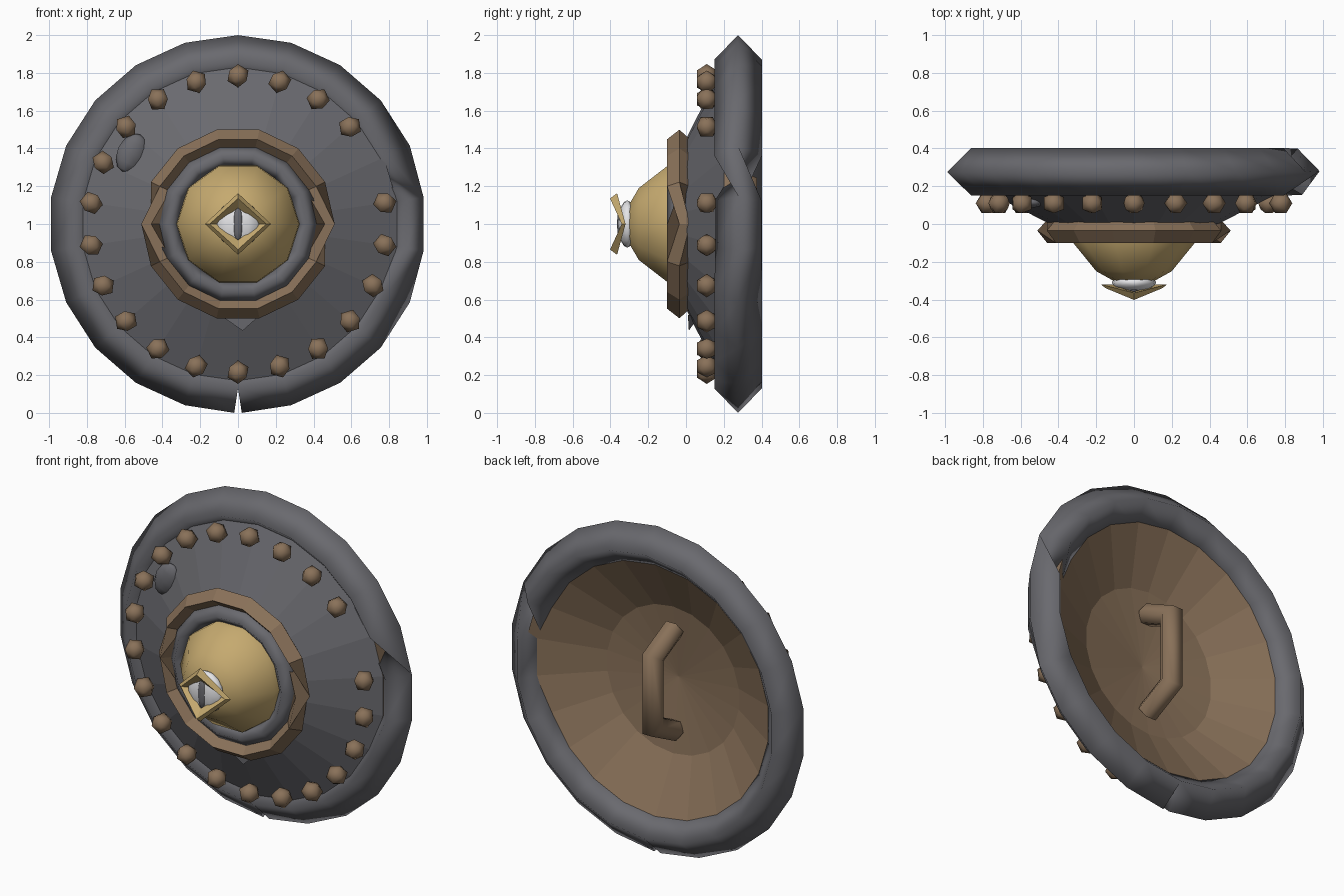
import bpy, bmesh, math
from mathutils import Matrix, Vector

if "Cube" in bpy.data.objects:
    bpy.data.objects.remove(bpy.data.objects["Cube"])


def material(name, col):
    m = bpy.data.materials.new(name)
    m.diffuse_color = (*col, 1)
    m.use_nodes = True
    m.node_tree.nodes["Principled BSDF"].inputs["Base Color"].default_value = m.diffuse_color
    return m


IRON = material("dark iron", (0.143, 0.143, 0.158))
BRONZE = material("brown bronze", (0.25, 0.165, 0.10))
GOLD = material("pale gold", (0.56, 0.40, 0.16))
WHITE = material("eye white", (0.78, 0.78, 0.80))
TAU = math.tau


def finish(name, bm, mats, smooth=None):
    bmesh.ops.remove_doubles(bm, verts=bm.verts, dist=1e-5)
    bmesh.ops.recalc_face_normals(bm, faces=bm.faces)
    me = bpy.data.meshes.new(name)
    bm.to_mesh(me)
    bm.free()
    for m in mats:
        me.materials.append(m)
    ob = bpy.data.objects.new(name, me)
    bpy.context.collection.objects.link(ob)
    if smooth:
        bpy.ops.object.select_all(action='DESELECT')
        ob.select_set(True)
        bpy.context.view_layer.objects.active = ob
        bpy.ops.object.shade_smooth_by_angle(angle=math.radians(smooth))
    return ob


def polar(r, y, a):
    """Point on the shield: radius r, depth y, angle a from the top."""
    return Vector((r * math.sin(a), y, 1 + r * math.cos(a)))


def bridge(bm, rings, closed_profile, closed_loop):
    n, k = len(rings), len(rings[0])
    for i in range(n if closed_loop else n - 1):
        p, q = rings[i], rings[(i + 1) % n]
        for j in range(k if closed_profile else k - 1):
            l = (j + 1) % k
            bm.faces.new((p[j], p[l], q[l], q[j]))


def lathe(name, prof, n, mats, offset=0.0, closed=True, smooth=None, back_faces=None, twisted=()):
    """Spin a profile; sections listed in twisted are turned by one corner."""
    bm = bmesh.new()
    rings = []
    for i in range(n):
        sec = prof[-1:] + prof[:-1] if i in twisted else prof
        rings.append([bm.verts.new(polar(r, y, TAU * (i + offset) / n)) for r, y in sec])
    bridge(bm, rings, closed, True)
    bmesh.ops.dissolve_degenerate(bm, dist=1e-6, edges=bm.edges)
    bmesh.ops.recalc_face_normals(bm, faces=bm.faces)
    if back_faces:
        for f in bm.faces:
            f.material_index = 1 if f.normal.y > -0.2 else 0
    return finish(name, bm, mats, smooth)


# shield body: thick shallow cone, iron in front and brown behind
lathe("shield_disc",
      [(0, -0.06), (0.45, 0.0), (0.85, 0.202), (0.85, 0.34), (0.45, 0.125), (0, 0.07)],
      22, [IRON, BRONZE], closed=False, back_faces=True)

# outer rim: diamond section, split at the bottom, wrenched at the right side
sound = [(1.0, 0.275), (0.87, 0.15), (0.75, 0.275), (0.87, 0.402)]
bent = [(0.875, 0.40), (0.993, 0.28), (0.9, 0.155), (0.775, 0.285)]
bm = bmesh.new()
rings = []
for i in range(23):
    a = math.pi + TAU * i / 22
    prof = bent if i in (16, 17) else sound
    ring = [bm.verts.new(polar(r, y, a)) for r, y in prof]
    if i in (0, 22):
        s = -1 if i == 0 else 1
        for v, d in zip(ring, (0.02, 0, 0, 0)):
            v.co.x = s * d
    rings.append(ring)
bridge(bm, rings, True, False)
for ring in (rings[0], rings[-1]):
    bm.faces.new(ring)
finish("outer_rim", bm, [IRON], 120)

# rivets, one missing on the upper right
for i in range(22):
    if i == 4:
        continue
    a = TAU * i / 22
    bm = bmesh.new()
    bmesh.ops.create_icosphere(bm, subdivisions=1, radius=0.062,
                               matrix=Matrix.Translation(polar(0.785, 0.11, a))
                               @ Matrix.Rotation(a, 4, 'Y'))
    finish(f"rivet_{i:02d}", bm, [BRONZE], 60)

# rings around the boss; the bronze one is wrenched at both sides
lathe("bronze_ring", [(0.512, -0.035), (0.46, -0.10), (0.40, -0.035), (0.46, 0.022)],
      14, [BRONZE], offset=0.5, twisted=(3, 10))
lathe("iron_ring", [(0.43, -0.04), (0.365, -0.10), (0.30, -0.04), (0.365, 0.02)],
      14, [IRON], offset=0.5, smooth=120)

# gold boss
lathe("gold_boss", [(0.33, -0.02), (0.322, -0.10), (0.20, -0.25), (0.11, -0.30), (0, -0.315)],
      10, [GOLD], offset=0.5, closed=False, smooth=60)


def ball(name, loc, size, mat, seg=12, rings=8, turn=0.0):
    bm = bmesh.new()
    bmesh.ops.create_uvsphere(bm, u_segments=seg, v_segments=rings, radius=1,
                              matrix=Matrix.Translation(loc) @ Matrix.Rotation(turn, 4, 'Y')
                              @ Matrix.Diagonal((*size, 1)))
    return finish(name, bm, [mat], 80)


# eye and slit pupil
ball("eyeball", (0, -0.31, 1), (0.118, 0.05, 0.125), WHITE)
ball("pupil", (0, -0.35, 1), (0.027, 0.015, 0.088), IRON, 8, 6)

# eyelids: ridged bars meeting at the side corners
for name, s in (("upper_eyelid", 1), ("lower_eyelid", -1)):
    bm = bmesh.new()
    sections = []
    for c in (-1, 0, 1):
        if c:
            pts = [(c * 0.175, -0.32, 0), (c * 0.15, -0.34, 0), (c * 0.115, -0.32, 0)]
        else:
            pts = [(0, -0.365, 0.163), (0, -0.402, 0.135), (0, -0.36, 0.085)]
        sections.append([bm.verts.new((x, y, 1 + s * z)) for x, y, z in pts])
    bridge(bm, sections, True, False)
    for e in (sections[0], sections[-1]):
        bm.faces.new(e)
    finish(name, bm, [GOLD])

# battered lump on the upper left of the disc
ball("dent_patch", (-0.565, 0.115, 1.375), (0.075, 0.035, 0.11), IRON, 8, 6, math.radians(25))

# bent chip below the boss
bm = bmesh.new()
for p in ((-0.1, 0.01, 0.52), (0.12, 0.01, 0.52), (0.025, 0.015, 0.435), (0.01, 0.06, 0.50)):
    bm.verts.new(p)
bmesh.ops.convex_hull(bm, input=bm.verts)
finish("bent_chip", bm, [IRON])

# back handle: six-sided bent tube, mitred at the elbows
path = [Vector(p) for p in ((0, 0.12, 0.69), (0, 0.32, 0.79), (0, 0.32, 1.21), (0, 0.12, 1.31))]
bm = bmesh.new()
sections = []
for i, p in enumerate(path):
    d0 = (path[i] - path[i - 1]).normalized() if i else None
    d1 = (path[i + 1] - path[i]).normalized() if i < 3 else None
    t = ((d0 or d1) + (d1 or d0)).normalized()
    up = Vector((1, 0, 0)).cross(t)
    stretch = 1 / max(t.dot(d0 or d1), 0.5)
    sections.append([bm.verts.new(p + Vector((0.066 * math.cos(TAU * j / 6), 0, 0))
                                  + up * 0.064 * stretch * math.sin(TAU * j / 6))
                     for j in range(6)])
bridge(bm, sections, True, False)
for e in (sections[0], sections[-1]):
    bm.faces.new(e)
finish("back_handle", bm, [BRONZE], 65)
